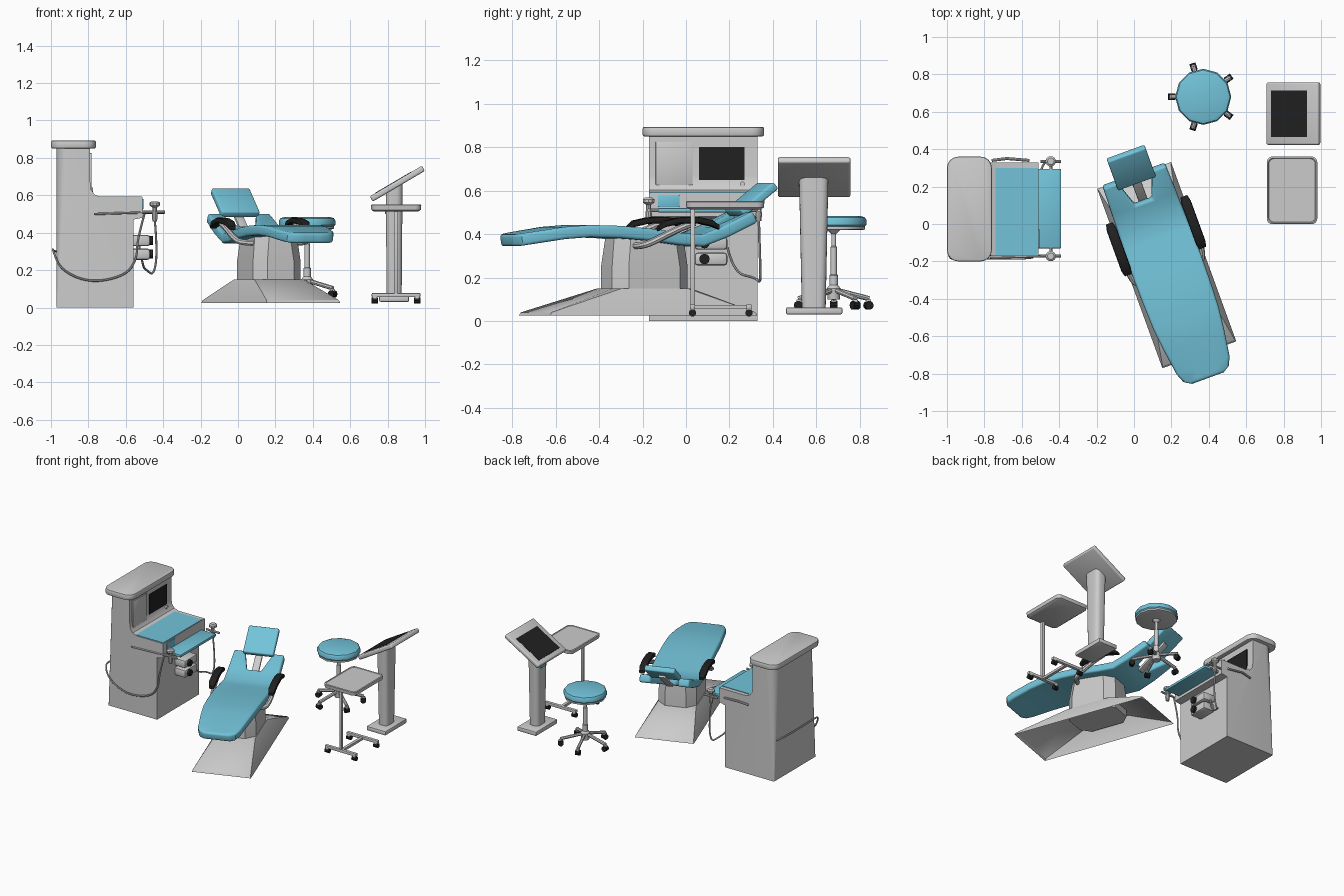
import bpy, bmesh
from math import pi, cos, sin, radians
from mathutils import Matrix, Vector

if "Cube" in bpy.data.objects:
    bpy.data.objects.remove(bpy.data.objects["Cube"])

I = Matrix.Identity(4)
CHAIR = Matrix.Translation((.175, -.22, 0)) @ Matrix.Rotation(radians(20), 4, 'Z')


def material(name, rgb):
    m = bpy.data.materials.new(name)
    m.diffuse_color = (*rgb, 1)
    m.use_nodes = True
    m.node_tree.nodes["Principled BSDF"].inputs["Base Color"].default_value = m.diffuse_color
    return m


TEAL = material("teal", (.17, .55, .7))
BLACK = material("black", (.015, .015, .015))


def finish(name, bm, mat=None, M=I, bevel=0, seg=2):
    bmesh.ops.recalc_face_normals(bm, faces=bm.faces[:])
    me = bpy.data.meshes.new(name)
    bm.to_mesh(me)
    bm.free()
    me.transform(M)
    ob = bpy.data.objects.new(name, me)
    bpy.context.collection.objects.link(ob)
    if mat:
        me.materials.append(mat)
    if bevel:
        b = ob.modifiers.new("bevel", 'BEVEL')
        b.width, b.segments, b.limit_method = bevel, seg, 'ANGLE'
    return ob


def box(name, x0, x1, y0, y1, z0, z1, mat=None, M=I, bevel=0, seg=2):
    bm = bmesh.new()
    T = Matrix.Translation(((x0 + x1) / 2, (y0 + y1) / 2, (z0 + z1) / 2))
    bmesh.ops.create_cube(bm, size=1, matrix=T @ Matrix.Diagonal((x1 - x0, y1 - y0, z1 - z0, 1)))
    return finish(name, bm, mat, M, bevel, seg)


def rrect(cx, cy, hx, hy, z, r, seg=4):
    pts = []
    for k, (sx, sy) in enumerate([(1, 1), (-1, 1), (-1, -1), (1, -1)]):
        for i in range(seg + 1):
            a = (k + i / seg) * pi / 2
            pts.append((cx + sx * (hx - r) + r * cos(a), cy + sy * (hy - r) + r * sin(a), z))
    return pts


def loft(name, rings, mat=None, M=I, bottom=True, bevel=0):
    bm = bmesh.new()
    R = [[bm.verts.new(p) for p in ring] for ring in rings]
    n = len(R[0])
    for a, b in zip(R, R[1:]):
        for i in range(n):
            bm.faces.new((a[i], a[(i + 1) % n], b[(i + 1) % n], b[i]))
    if bottom:
        bm.faces.new(R[0])
    bm.faces.new(R[-1])
    return finish(name, bm, mat, M, bevel)


def lathe(name, x, y, prof, mat=None, n=12, M=I):
    return loft(name, [[(x + r * cos(2 * pi * i / n), y + r * sin(2 * pi * i / n), z)
                        for i in range(n)] for r, z in prof], mat, M)


def tube(name, pts, r, mat=None, M=I, smooth=False):
    cu = bpy.data.curves.new(name, 'CURVE')
    cu.dimensions, cu.bevel_depth, cu.bevel_resolution = '3D', r, 2
    cu.use_fill_caps, cu.resolution_u = True, 5
    s = cu.splines.new('NURBS' if smooth else 'POLY')
    s.points.add(len(pts) - 1)
    for p, c in zip(s.points, pts):
        p.co = (*(M @ Vector(c)), 1)
    if smooth:
        s.use_endpoint_u, s.order_u = True, 3
    ob = bpy.data.objects.new(name, cu)
    bpy.context.collection.objects.link(ob)
    if mat:
        cu.materials.append(mat)


def caster(name, x, y, z, ang, r=.02):
    # z is the wheel's lowest point
    M = Matrix.Translation((x, y, z + r)) @ Matrix.Rotation(ang, 4, 'Z') @ Matrix.Rotation(pi / 2, 4, 'X')
    lathe(name + "_wheel", 0, 0, [(r, -.017), (r, .017)], BLACK, 10, M)
    box(name + "_hood", x - .012, x + .012, y - .012, y + .012, z + r, z + 2 * r + .008, bevel=.004)


# Cabinet body: side profile extruded, back corners rounded towards the top
prof = [(-.97, 0), (-.56, 0), (-.56, .47), (-.51, .48), (-.51, .59), (-.73, .59), (-.765, .602),
        (-.785, .63), (-.79, .67), (-.79, .86), (-.97, .86)]
Y0, Y1 = -.17, .33
bm = bmesh.new()
f = bm.faces.new([bm.verts.new((x, Y0, z)) for x, z in prof])
g = bmesh.ops.extrude_face_region(bm, geom=[f])['geom']
bmesh.ops.translate(bm, vec=(0, Y1 - Y0, 0), verts=[v for v in g if isinstance(v, bmesh.types.BMVert)])
back = [e for e in bm.edges if all(v.co.x < -.96 for v in e.verts)
        and abs(e.verts[0].co.y - e.verts[1].co.y) < .01]
bmesh.ops.bevel(bm, geom=back, offset=.07, segments=6, profile=.5, affect='EDGES')
for v in bm.verts:
    if v.co.z < .01 and v.co.x < -.8:
        v.co = v.co.lerp(Vector((-.97, Y0 if v.co.y < .08 else Y1, 0)), .9)
finish("cabinet_body", bm)
loft("cabinet_cap", [rrect(-.88, .08, .12, .28, z, .06) for z in (.85, .893)], bevel=.008)

# Cabinet front and worktop
box("cabinet_door", -.795, -.782, -.14, .03, .62, .825, bevel=.003)
box("cabinet_screen", -.795, -.784, .06, .27, .65, .80, BLACK)
lathe("cabinet_knob", 0, 0, [(.012, 0), (.012, .018)], None, 12,
      Matrix.Translation((-.792, .26, .63)) @ Matrix.Rotation(pi / 2, 4, 'Y'))
box("worktop", -.76, -.512, -.165, .3, .585, .594, TEAL)
box("worktop_panel", -.515, -.505, -.13, -.03, .525, .58, TEAL, bevel=.003)
box("instrument_tray", -.53, -.39, -.13, .295, .5, .52, TEAL, bevel=.005)

# Drawer drums with dials
for i, z in enumerate((.255, .328)):
    box(f"drum_{i}", -.57, -.47, .04, .19, z, z + .06, bevel=.014)
    lathe(f"drum_dial_{i}", 0, 0, [(.024, 0), (.024, .02)], BLACK, 12,
          Matrix.Translation((-.475, .085, z + .03)) @ Matrix.Rotation(pi / 2, 4, 'Y'))

# Tray knobs, arms and hoses
for i, y in enumerate((-.172, .335)):
    lathe(f"tray_knob_{i}", -.445, y, [(.012, .46), (.016, .49), (.012, .52), (.012, .535), (.028, .545),
                                       (.028, .56), (.018, .568)], None, 10)
    tube(f"tray_knob_arm_{i}", [(-.5, y, .51), (-.39, y, .51)], .008)
    tube(f"tray_knob_link_{i}", [(-.445, y, .51), (-.445, .08 + (y - .08) * .8, .51)], .008)
tube("handpiece", [(-.76, .34, .53), (-.68, .35, .54), (-.56, .34, .53)], .008)
tube("side_rail", [(-.77, -.18, .5), (-.45, -.172, .51)], .006)
tube("long_hose", [(-.97, .3, .3), (-.985, .2, .3), (-.99, -.1, .31), (-.99, -.185, .31), (-.95, -.185, .2), (-.79, -.185, .13),
                   (-.6, -.185, .17), (-.54, -.18, .26), (-.54, -.17, .36), (-.5, -.17, .5)], .006, None, I, True)
tube("short_hose", [(-.445, .335, .47), (-.43, .34, .3), (-.45, .345, .17), (-.49, .32, .2),
                    (-.51, .22, .22), (-.53, .19, .34)], .006, None, I, True)

# Chair base (open below) and pedestal
loft("chair_base", [rrect(0, 0, .21, .51, .025, .002, 1), rrect(0, 0, .205, .5, .04, .002, 1),
                    rrect(0, .03, .14, .19, .15, .03, 1)], None, CHAIR, False)
loft("chair_pedestal", [rrect(0, .03, .135, .185, .1, .06, 1), rrect(0, .03, .135, .185, .25, .06, 1),
                        rrect(0, .03, .12, .17, .38, .06, 1)], None, CHAIR)

# Chair seat: sections of (v, half width, notch half width, height), forked at the head end
secs = [(-.645, .09, .04, .398), (-.62, .13, .05, .402), (-.57, .15, .05, .41), (-.42, .172, .05, .433),
        (-.3, .185, .05, .442), (-.15, .19, .05, .438), (0, .192, .05, .425), (.15, .19, .05, .405),
        (.25, .185, .05, .398), (.355, .183, .05, .437), (.5, .178, .10, .505)]
bm = bmesh.new()
rows = [[bm.verts.new((u, v, z)) for u in (-w, -n, n, w)] for v, w, n, z in secs]
for k, (a, b) in enumerate(zip(rows, rows[1:])):
    for i in range(3):
        if not (i == 1 and k == len(rows) - 2):
            bm.faces.new((a[i], a[i + 1], b[i + 1], b[i]))
seat = finish("chair_seat", bm, TEAL, CHAIR)
so = seat.modifiers.new("thick", 'SOLIDIFY')
so.thickness, so.offset = .056, -1
bv = seat.modifiers.new("bevel", 'BEVEL')
bv.width, bv.segments, bv.limit_method, bv.angle_limit = .014, 3, 'ANGLE', radians(45)

# Headrest and its bracket
HEAD = CHAIR @ Matrix.Translation((0, .555, .56)) @ Matrix.Rotation(radians(38), 4, 'X')
box("headrest", -.108, .108, -.105, .105, -.02, .02, TEAL, HEAD, .01, 3)
box("headrest_bracket", -.025, .025, -.26, 0, -.035, -.018, None, HEAD, .004)

# Armrests
for s, side in ((-1, "left"), (1, "right")):
    arc = [(.02, .425, .7), (.05, .447, 1), (.12, .462, 1), (.21, .465, 1), (.28, .45, 1), (.315, .432, .7)]
    loft(f"armrest_pad_{side}", [[(s * .212 + x * k, v, z + y * k) for x, y, _ in rrect(0, 0, .027, .015, 0, .01, 2)]
                                 for v, z, k in arc], BLACK, CHAIR)
    arm = [(.21, .2, .452), (.21, .13, .43), (.205, .0, .365), (.18, -.05, .345), (.1, -.06, .345)]
    tube(f"armrest_support_{side}", [(s * u, v, z) for u, v, z in arm], .016, None, CHAIR, True)

# Stool
SX, SY = .37, .68
lathe("stool_cushion", SX, SY, [(.14, .432), (.15, .442), (.15, .466), (.143, .477), (.125, .483)], TEAL)
lathe("stool_plate", SX, SY, [(.13, .418), (.144, .422), (.144, .434)])
lathe("stool_column", SX, SY, [(.028, .1), (.032, .15), (.02, .165), (.02, .21), (.015, .215), (.015, .34),
                               (.011, .345), (.011, .4), (.03, .42)])
for i in range(5):
    a = pi + i * 2 * pi / 5
    c, s = cos(a), sin(a)
    tube(f"stool_leg_{i}", [(SX + .02 * c, SY + .02 * s, .14), (SX + .17 * c, SY + .17 * s, .103)], .012)
    caster(f"stool_caster_{i}", SX + .168 * c, SY + .168 * s, .052, a)

# Trolley
loft("trolley_tray", [rrect(.845, .18, h, v, z, .03) for h, v, z in
                      ((.118, .162, .513), (.132, .178, .522), (.135, .181, .548), (.128, .174, .552),
                       (.124, .17, .547))])
box("trolley_pole", .834, .856, .02, .042, .06, .52, bevel=.004)
box("trolley_link", .834, .856, .03, .29, .055, .073)
for i, y in enumerate((.03, .29)):
    box(f"trolley_foot_{i}", .715, .975, y - .012, y + .012, .055, .077, bevel=.004)
    for j, x in enumerate((.732, .958)):
        caster(f"trolley_caster_{i}{j}", x, y, .02, pi / 2, .017)

# Monitor stand
box("stand_base", .755, .915, .46, .72, .03, .063, bevel=.008)
top = [(x, y, z + (x - .835) * .589) for x, y, z in rrect(.835, .588, .045, .067, .645, .03)]
loft("stand_column", [rrect(.835, .588, .04, .055, .06, .03), top])
box("stand_button_panel", .785, .8, .56, .62, .5, .55, TEAL)
PANEL = Matrix.Translation((.852, .59, .662)) @ Matrix.Rotation(radians(-30.5), 4, 'Y')
box("monitor", -.162, .162, -.167, .167, -.016, .016, None, PANEL, .01, 3)
box("monitor_screen", -.128, .095, -.125, .125, .01, .018, BLACK, PANEL)

# Apply modifiers and shade
bpy.ops.object.select_all(action='SELECT')
bpy.context.view_layer.objects.active = seat
bpy.ops.object.convert(target='MESH')
bpy.ops.object.shade_smooth_by_angle(angle=radians(35))
